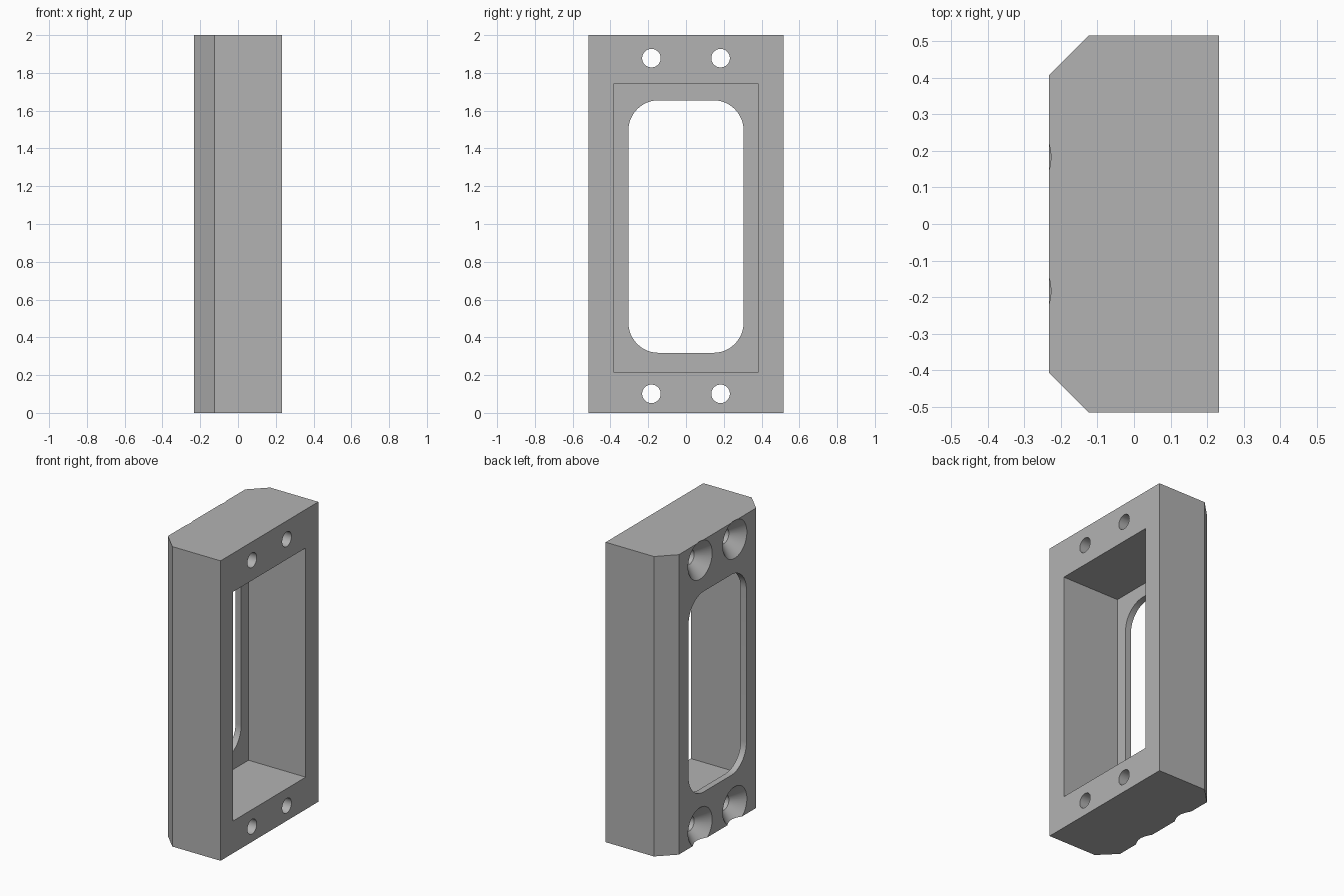
import bpy, bmesh, math

if "Cube" in bpy.data.objects:
    bpy.data.objects.remove(bpy.data.objects["Cube"], do_unlink=True)

HX, HY, HEIGHT = 0.232, 0.515, 2.0
CHAMFER = 0.108
WEB = 0.042                      # thickness of the wall around the window
HOLE_R, SINK_R = 0.049, 0.127

grey = bpy.data.materials.new("plain grey")
grey.use_nodes = True
colour = (0.448, 0.448, 0.448, 1)
grey.diffuse_color = colour
grey.node_tree.nodes["Principled BSDF"].inputs["Base Color"].default_value = colour


def loft(name, rings):
    """Closed solid through rings that all have the same number of points."""
    bm = bmesh.new()
    loops = [[bm.verts.new(p) for p in ring] for ring in rings]
    n = len(loops[0])
    for a, b in zip(loops, loops[1:]):
        for i in range(n):
            j = (i + 1) % n
            bm.faces.new((a[i], a[j], b[j], b[i]))
    bm.faces.new(loops[0][::-1])
    bm.faces.new(loops[-1])
    bmesh.ops.recalc_face_normals(bm, faces=bm.faces)
    mesh = bpy.data.meshes.new(name)
    bm.to_mesh(mesh)
    bm.free()
    mesh.materials.append(grey)
    obj = bpy.data.objects.new(name, mesh)
    bpy.context.collection.objects.link(obj)
    return obj


def rounded_rect(x, hy, z0, z1, radius, steps):
    """Rectangle in the YZ plane with rounded corners."""
    corners = [(1, z1 - radius), (-1, z1 - radius), (-1, z0 + radius), (1, z0 + radius)]
    ring = []
    for k, (side, cz) in enumerate(corners):
        for s in range(steps + 1):
            a = math.pi / 2 * (k + s / steps)
            ring.append((x, side * (hy - radius) + radius * math.cos(a),
                         cz + radius * math.sin(a)))
    return ring


def circle(x, y, z, r, n=48):
    return [(x, y + r * math.cos(math.tau * i / n), z + r * math.sin(math.tau * i / n))
            for i in range(n)]


# Housing block with two chamfered upright edges
outline = [(HX, -HY), (HX, HY), (CHAMFER - HX, HY), (-HX, HY - CHAMFER),
           (-HX, CHAMFER - HY), (CHAMFER - HX, -HY)]
housing = loft("housing_frame", [[(x, y, z) for x, y in outline] for z in (0, HEIGHT)])

# Rectangular pocket
px = WEB - HX
pocket = [[(x, y, z) for y, z in ((-0.382, 0.215), (0.382, 0.215),
                                  (0.382, 1.743), (-0.382, 1.743))] for x in (px, 0.4)]
cutters = [loft("pocket_cutter", pocket)]

# Rounded window through the thin wall
cutters.append(loft("window_cutter", [rounded_rect(x, 0.305, 0.318, 1.655, 0.16, 12)
                                      for x in (-0.4, 0)]))

# Four countersunk screw holes
for z in (0.101, 1.878):
    for y in (-0.183, 0.183):
        profile = [(-HX - 0.05, SINK_R + 0.05), (-HX + SINK_R - HOLE_R, HOLE_R), (0.4, HOLE_R)]
        cutters.append(loft("screw_hole_cutter", [circle(x, y, z, r) for x, r in profile]))

# Cut everything out of the housing
bpy.context.view_layer.objects.active = housing
housing.select_set(True)
for cutter in cutters:
    cutter.hide_render = True
    mod = housing.modifiers.new("cut", "BOOLEAN")
    mod.operation, mod.solver, mod.object = "DIFFERENCE", "EXACT", cutter
    bpy.ops.object.modifier_apply(modifier=mod.name)
    bpy.data.objects.remove(cutter, do_unlink=True)

bpy.ops.object.shade_smooth_by_angle(angle=math.radians(25))
